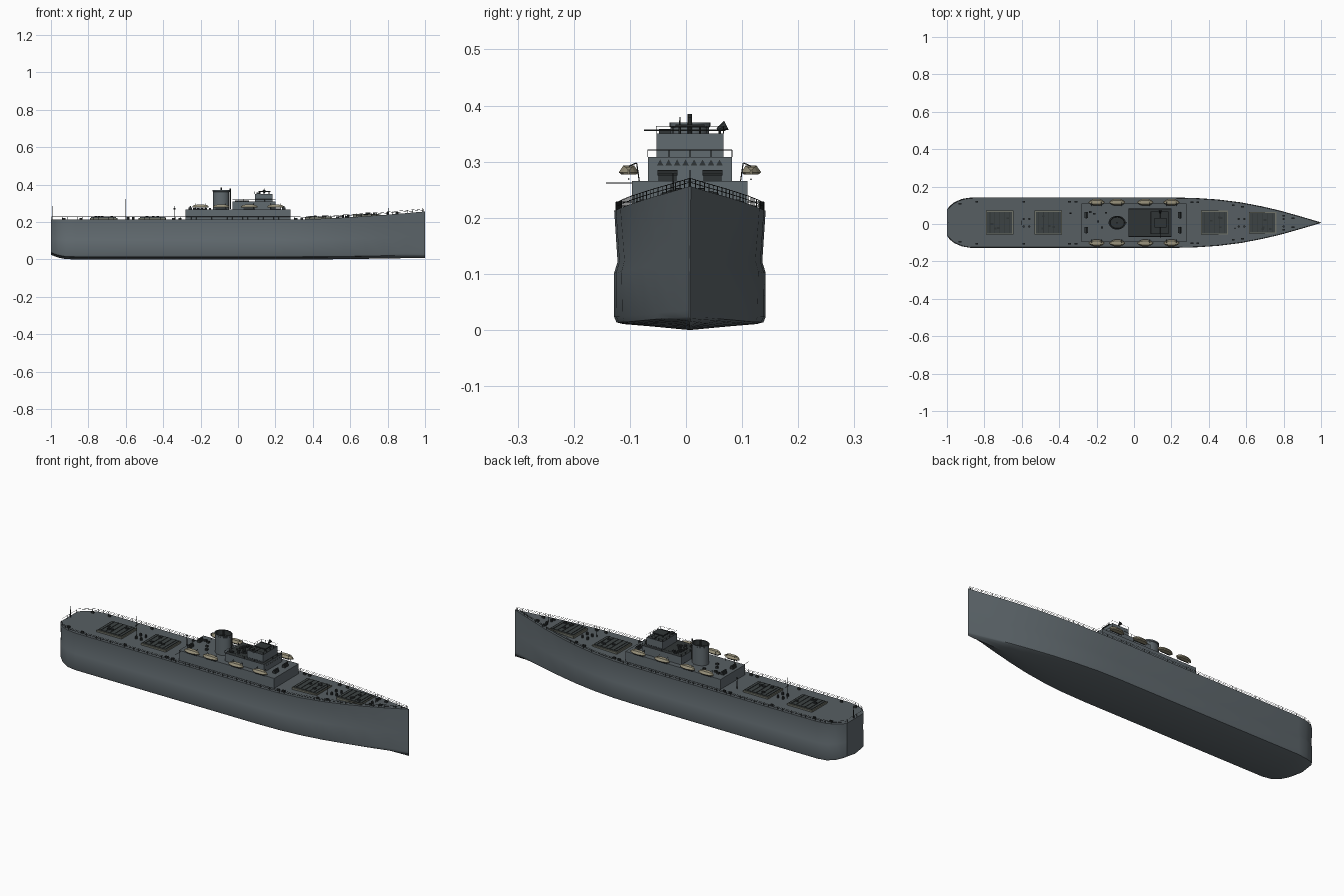
import bpy, bmesh, math, random
from mathutils import Vector

random.seed(4)
cube = bpy.data.objects.get("Cube")
if cube:
    bpy.data.objects.remove(cube)
CY = 0.007          # centreline of the ship


def material(name, rgb):
    m = bpy.data.materials.new(name)
    m.use_nodes = True
    m.diffuse_color = (*rgb, 1)
    bsdf = m.node_tree.nodes["Principled BSDF"]
    bsdf.inputs["Base Color"].default_value = (*rgb, 1)
    bsdf.inputs["Roughness"].default_value = 0.7
    return m


GREY = material("hull grey", (0.12, 0.145, 0.16))
DECK = material("deck grey", (0.095, 0.113, 0.123))
DARK = material("dark fittings", (0.03, 0.036, 0.037))
HATCH = material("hatch cover", (0.045, 0.055, 0.056))
TRIM = material("hatch trim", (0.16, 0.17, 0.14))
TAN = material("boat canvas", (0.32, 0.29, 0.20))


def finish(name, bm, mats, smooth=None, rule=None):
    bmesh.ops.recalc_face_normals(bm, faces=bm.faces)
    bm.normal_update()
    if rule:
        for f in bm.faces:
            f.material_index = rule(f)
    me = bpy.data.meshes.new(name)
    bm.to_mesh(me)
    bm.free()
    for m in mats:
        me.materials.append(m)
    ob = bpy.data.objects.new(name, me)
    bpy.context.scene.collection.objects.link(ob)
    if smooth:
        bpy.ops.object.select_all(action='DESELECT')
        bpy.context.view_layer.objects.active = ob
        ob.select_set(True)
        bpy.ops.object.shade_smooth_by_angle(angle=math.radians(smooth))
    return ob


def box(bm, x0, x1, y0, y1, z0, z1):
    vs = bmesh.ops.create_cube(bm, size=1)["verts"]
    for v in vs:
        v.co = ((x0 + x1) / 2 + v.co.x * (x1 - x0), (y0 + y1) / 2 + v.co.y * (y1 - y0),
                (z0 + z1) / 2 + v.co.z * (z1 - z0))


def bar(bm, a, b, r=0.001, r2=None, sides=4):
    a, b = Vector(a), Vector(b)
    d = b - a
    vs = bmesh.ops.create_cone(bm, cap_ends=True, segments=sides, radius1=r,
                               radius2=r if r2 is None else r2, depth=d.length)["verts"]
    q = d.to_track_quat('Z', 'Y')
    for v in vs:
        v.co = q @ v.co + (a + b) / 2


def loft(bm, rings):
    rows = [[bm.verts.new(p) for p in r] for r in rings]
    n = len(rows[0])
    for a, b in zip(rows, rows[1:]):
        for i in range(n):
            bm.faces.new((a[i], a[(i + 1) % n], b[(i + 1) % n], b[i]))
    bm.faces.new(rows[0])
    bm.faces.new(rows[-1])


# Hull: half width along the length, then one section shape scaled to it
PLAN = [(-1, .07), (-.985, .09), (-.96, .11), (-.92, .127), (-.87, .135), (.2, .135), (.33, .132),
        (.45, .124), (.57, .109), (.68, .088), (.78, .065), (.9, .031), (1, .0015)]
SECTION = [(0, 0), (.5, .03), (.88, .05), (.97, .065), (1, .11), (1, .48), (.955, .57), (1, 1)]


def deck_z(x):
    return 0.213 + 0.043 * max(0, (x - 0.3) / 0.7) ** 1.5


def half_width(x):
    for (xa, wa), (xb, wb) in zip(PLAN, PLAN[1:]):
        if x <= xb:
            return wa + (wb - wa) * (x - xa) / (xb - xa)
    return 0


def hull_ring(x, w):
    top = deck_z(x)
    lift = 0.025 * max(0, (-x - .9) / .1) ** 2 + 0.008 * max(0, (x - .5) / .5)
    pts = []
    for f, t in SECTION:
        z = top * t + lift * (1 - t)
        fine = 1 - max(0, (x - .3) / .7) * .15 * (1 - t)
        pts.append((w * f * fine, z))
    return [(x, CY + y, z) for y, z in pts] + [(x, CY - y, z) for y, z in reversed(pts[1:])]


bm = bmesh.new()
loft(bm, [hull_ring(x, w) for x, w in PLAN])
finish("hull", bm, [GREY, DECK], 35,
       lambda f: 1 if f.normal.z > .8 and f.calc_center_median().z > .2 else 0)

# Deck edge rails
bm = bmesh.new()
for s in (-1, 1):
    old = None
    for i in range(73):
        x = -.995 + i * 1.985 / 72
        p = Vector((x, CY + s * max(0, half_width(x) - .003), deck_z(x)))
        bar(bm, p, p + Vector((0, 0, .015)), .0008)
        if old:
            for h in (.008, .015):
                bar(bm, old + Vector((0, 0, h)), p + Vector((0, 0, h)), .0007)
        old = p
for i in range(7):
    y = CY - .06 + i * .02
    bar(bm, (-.995, y, .213), (-.995, y, .228), .0008)
bar(bm, (-.995, CY - .067, .228), (-.995, CY + .067, .228), .0007)
finish("deck_rails", bm, [DARK])

# Superstructure blocks, dark on the upper decks
for name, x0, x1, hw, z0, z1, top in (("deckhouse", -.28, .28, .103, .205, .266, DECK),
                                      ("bridge", -.03, .2, .075, .26, .308, DARK),
                                      ("wheelhouse", .09, .185, .06, .30, .35, DARK)):
    bm = bmesh.new()
    box(bm, x0, x1, CY - hw, CY + hw, z0, z1)
    finish(name, bm, [GREY, top], rule=lambda f: 1 if f.normal.z > .9 else 0)

# Guard rails around the bridge levels
bm = bmesh.new()
for x0, x1, hw, z in ((-.03, .2, .075, .308), (.09, .185, .06, .35)):
    c = [Vector((x, CY + y, z)) for x, y in ((x0, -hw), (x1, -hw), (x1, hw), (x0, hw))]
    for a, b in zip(c, c[1:] + c[:1]):
        bar(bm, a + Vector((0, 0, .013)), b + Vector((0, 0, .013)), .0006)
        for k in range(4):
            p = a.lerp(b, k / 4)
            bar(bm, p, p + Vector((0, 0, .013)), .0007)
finish("bridge_rails", bm, [DARK])

# Triangular windows on the bridge front
bm = bmesh.new()
for i in range(8):
    y = CY - .053 + i * .0151
    bm.faces.new([bm.verts.new((.2015, y + dy, z)) for dy, z in
                  ((-.006, .293), (.006, .293), (0, .304))])
finish("bridge_windows", bm, [DARK])

# Funnel with a hollow top
bm = bmesh.new()
prof = [(.043, .26), (.043, .361), (.046, .363), (.046, .37), (.039, .37), (.037, .345)]
loft(bm, [[(-.09 + r * math.cos(a * math.tau / 24), CY + .8 * r * math.sin(a * math.tau / 24), z)
           for a in range(24)] for r, z in prof])
finish("funnel", bm, [GREY, DARK], 35,
       lambda f: 1 if f.calc_center_median().z > .344 and
       (f.normal.z > .9 or len(f.verts) > 4 or f.calc_center_median().z < .36
        and f.calc_center_median().z > .35) else 0)
bm = bmesh.new()
bar(bm, (-.09, CY, .345), (-.09, CY, .385), .004, sides=8)
bar(bm, (-.042, CY, .27), (-.042, CY, .38), .004, sides=8)
finish("funnel_pipes", bm, [DARK], 40)

# Lifeboats and their davits
boats, davits = bmesh.new(), bmesh.new()
for s in (-1, 1):
    for x in (-.2, -.09, .06, .2):
        y = CY + s * .109
        rings = []
        for t, w in ((-1, .1), (-.75, .6), (-.35, 1), (.35, 1), (.75, .6), (1, .1)):
            rings.append([(x + t * .043, y + k * .018 * w, z) for k, z in
                          ((-.7, .277), (-1, .281), (-.55, .281 + .012 * w ** .5),
                           (.55, .281 + .012 * w ** .5), (1, .281), (.7, .277))])
        loft(boats, rings)
        for dx in (-.025, .025):
            bar(davits, (x + dx, CY + s * .09, .264), (x + dx, CY + s * .095, .298), .001)
            bar(davits, (x + dx, CY + s * .095, .298), (x + dx, y, .292), .001)
        bar(davits, (x - .03, y, .269), (x + .03, y, .269), .0018)
finish("lifeboats", boats, [TAN])
finish("davits", davits, [DARK])

# Cargo hatches with coamings, cover ribs and gear
trim, cover, gear = bmesh.new(), bmesh.new(), bmesh.new()
for x in (-.718, -.458, .43, .688):
    z, h = deck_z(x), .064 if x < .6 else .058
    box(trim, x - .073, x + .073, CY - h, CY + h, z - .012, z + .009)
    box(cover, x - .067, x + .067, CY - h + .006, CY + h - .006, z, z + .013)
    for k in range(5):
        xx = x - .052 + k * .026
        box(gear, xx - .0015, xx + .0015, CY - h + .008, CY + h - .008, z + .012, z + .015)
    for k in range(4):
        gx, gy = x + random.uniform(-.055, .045), CY + random.uniform(-.045, .035)
        box(gear, gx, gx + .014, gy, gy + .01, z + .012, z + .019)
finish("hatch_coamings", trim, [TRIM])
finish("hatch_covers", cover, [HATCH])
finish("hatch_gear", gear, [DARK])

# Masts, flagstaff and aerials
bm = bmesh.new()
for x, top, y in ((-.99, .285, 0), (-.6, .322, 0), (-.34, .285, .05), (.54, .28, -.03),
                  (.805, .285, 0), (.985, .272, 0), (.14, .38, -.018)):
    bar(bm, (x, CY + y, deck_z(x) - .01), (x, CY + y, top), .0018, .001, 6)
bar(bm, (-.6, CY - .012, .275), (-.6, CY + .012, .275), .0025)
bar(bm, (-.345, CY + .05, .27), (-.335, CY + .05, .27), .004)
bar(bm, (.14, -.075, .356), (.14, .07, .356), .001)
bar(bm, (-.27, -.143, .262), (-.27, -.09, .262), .0012)
finish("masts", bm, [DARK])

# Wheelhouse roof gear: range table, signal lamps, horn
bm = bmesh.new()
box(bm, .11, .175, CY - .026, CY + .026, .361, .366)
for dx in (.118, .167):
    for dy in (-.018, .018):
        bar(bm, (dx, CY + dy, .349), (dx, CY + dy, .362), .002)
bar(bm, (.14, .06, .35), (.14, .06, .36), .002)
bar(bm, (.14, .056, .357), (.14, .072, .365), .003, .009, 8)
box(bm, .1, .12, CY - .055, CY - .035, .349, .358)
finish("roof_gear", bm, [DARK])

# Winches, bollards, lockers and vents
bm = bmesh.new()
for y in (-.04, .04):
    for x in (.245, -.255):
        box(bm, x - .009, x + .009, CY + y - .016, CY + y + .016, .264, .276)
        bar(bm, (x, CY + y - .018, .28), (x, CY + y + .018, .28), .005, sides=8)
for x in (-.93, -.84, -.59, -.345, -.31, .31, .34, .53, .58, .8, .85):
    for s in (-1, 1):
        y = CY + s * (half_width(x) - .022)
        box(bm, x - .007, x + .007, y - .004, y + .004, deck_z(x) - .004, deck_z(x) + .009)
for x in (-.59, -.56, .56, .59, .8):
    for s in (-1, 1):
        bar(bm, (x, CY + s * .02, deck_z(x) - .003), (x, CY + s * .02, deck_z(x) + .014), .006, sides=8)
for i in range(9):
    x, y = -.24 + i * .021, CY + random.uniform(-.07, .06)
    if abs(x + .09) > .055:
        box(bm, x, x + .012, y, y + .01, .264, .275)
for i in range(14):
    x, y = random.uniform(-.02, .07), CY + random.uniform(-.06, .05)
    box(bm, x, x + .012, y, y + .01, .306, .315)
finish("deck_fittings", bm, [DARK])
